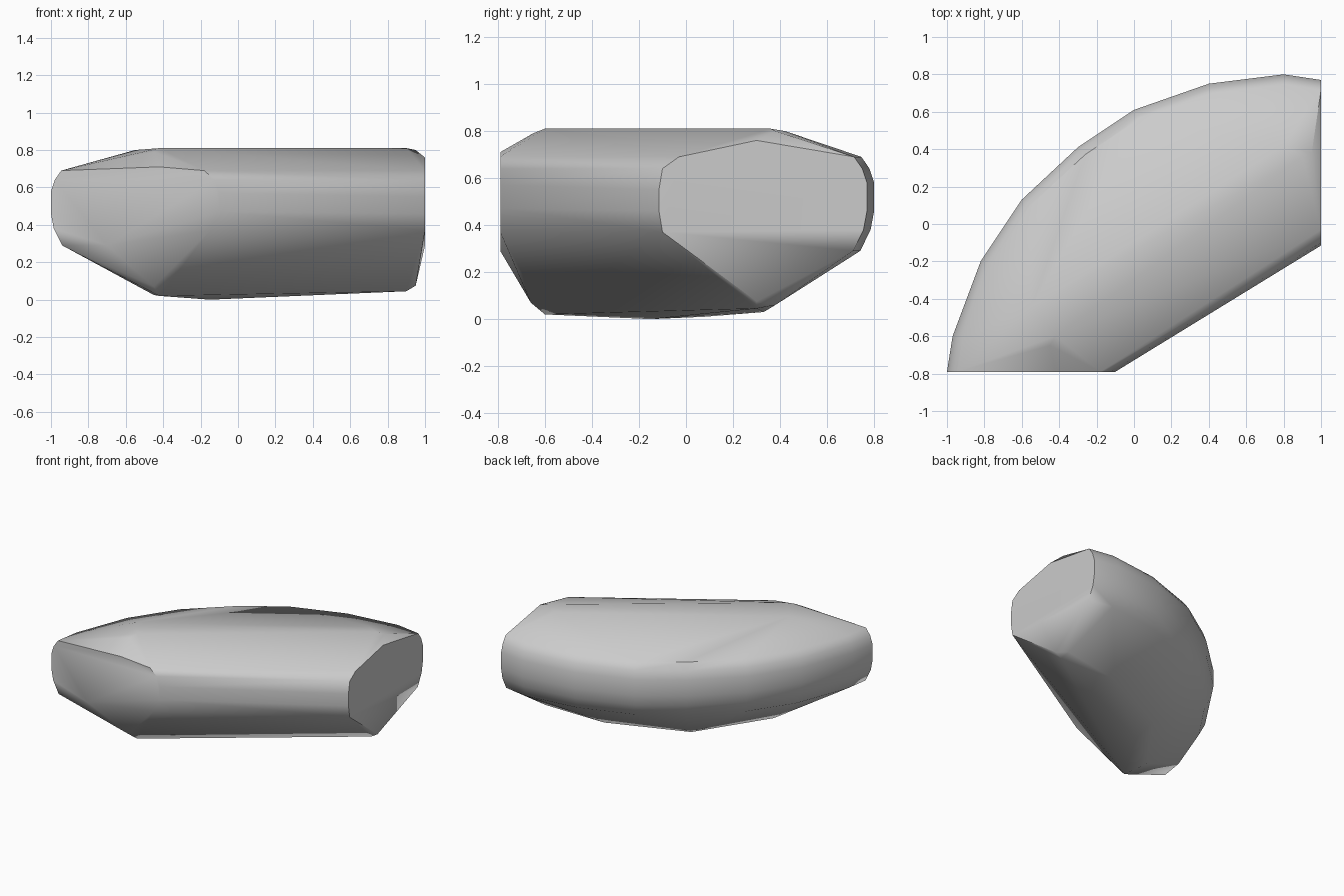
import bpy
import bmesh
from math import cos, sin, pi, radians
from mathutils import Vector

cube = bpy.data.objects.get("Cube")
if cube:
    bpy.data.objects.remove(cube, do_unlink=True)

# Plan curve of the rounded back, from the front end to the right end
back_curve = [(-1, -.79), (-.97, -.6), (-.82, -.2), (-.6, .13), (-.3, .41),
              (0, .61), (.4, .75), (.8, .8), (1, .77)]
# Height and inset of each layer of the rounded back
layers = [(.29, .06), (.38, .015), (.46, 0), (.58, 0), (.64, .02), (.69, .055)]

points = []
for z, inset in layers:
    for i, (x, y) in enumerate(back_curve):
        a = -pi / 2 * i / (len(back_curve) - 1)
        points.append((min(x + inset * cos(a), 1), max(y + inset * sin(a), -.79), z))

# Flat front end
points += [(x, -.79, z) for x, z in
           [(-.42, .71), (-.18, .69), (-.125, .64), (-.1, .57), (-.1, .47),
            (-.15, .37), (-.7, .29)]]
# Flat right end
points += [(1, y, z) for y, z in
           [(.3, .76), (-.03, .69), (-.1, .64), (-.115, .55), (-.115, .46),
            (-.1, .37)]]
# Top ridge and its softened ends
points += [(-.42, -.6, .81), (.9, .36, .81), (-.45, -.65, .79),
           (-.55, -.45, .8), (.95, .38, .8), (.8, .42, .8)]
# Underside
points += [(-.42, -.6, .02), (-.45, -.66, .07), (.9, .3, .045), (.95, .3, .075),
           (.9, .38, .06), (-.15, -.15, 0), (-.1, .08, .01), (.45, .33, .03),
           (-.45, -.4, .025)]

# Wrap the guide points in a faceted stone
bm = bmesh.new()
for p in points:
    bm.verts.new(Vector(p))
result = bmesh.ops.convex_hull(bm, input=bm.verts[:])
loose = {v for v in result["geom_interior"] + result["geom_unused"]
         if isinstance(v, bmesh.types.BMVert)}
bmesh.ops.delete(bm, geom=list(loose), context="VERTS")
bmesh.ops.dissolve_limit(bm, angle_limit=radians(1), verts=bm.verts[:], edges=bm.edges[:])
bmesh.ops.recalc_face_normals(bm, faces=bm.faces[:])
mesh = bpy.data.meshes.new("stone")
bm.to_mesh(mesh)
bm.free()
stone = bpy.data.objects.new("stone", mesh)
bpy.context.collection.objects.link(stone)

# Plain grey stone
grey = bpy.data.materials.new("stone_grey")
grey.use_nodes = True
colour = (.6, .6, .6, 1)
grey.diffuse_color = colour
grey.node_tree.nodes["Principled BSDF"].inputs["Base Color"].default_value = colour
mesh.materials.append(grey)

bpy.context.view_layer.objects.active = stone
stone.select_set(True)
bpy.ops.object.shade_smooth_by_angle(angle=radians(40))
